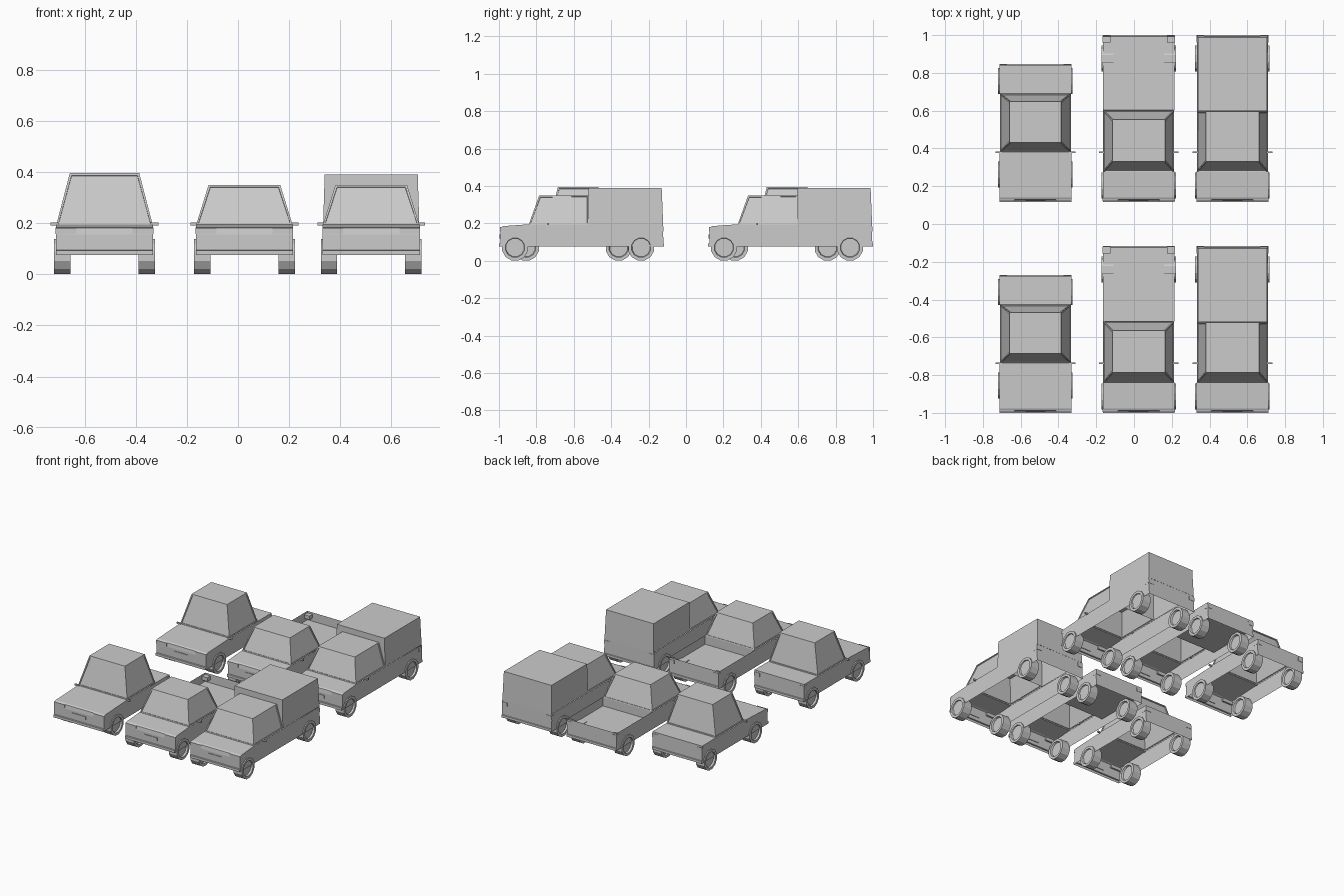
import bpy, bmesh, math
from mathutils import Matrix, Vector

if "Cube" in bpy.data.objects:
    bpy.data.objects.remove(bpy.data.objects["Cube"])

ROW_STEP = 1.117   # distance between the two parking rows
HALF = 0.19        # half width of every body
FRONT = -1.0


def finish(bm, name, x):
    """Turn a bmesh into an object in the front row and a linked copy in the back row."""
    bmesh.ops.recalc_face_normals(bm, faces=bm.faces)
    mesh = bpy.data.meshes.new(name)
    bm.to_mesh(mesh)
    bm.free()
    for row in range(2):
        ob = bpy.data.objects.new(name, mesh)
        ob.location = (x, row * ROW_STEP, 0)
        bpy.context.collection.objects.link(ob)


def add_box(bm, lo, hi):
    lo, hi = Vector(lo), Vector(hi)
    m = Matrix.Translation((lo + hi) / 2) @ Matrix.Diagonal((*(hi - lo), 1))
    bmesh.ops.create_cube(bm, size=1, matrix=m)


def hull(name, x, rear, cab_front, cab_rear, kind):
    """Open-bottomed body from a side profile, optionally with a sunken bed."""
    f = FRONT
    prof = [(f, .075), (f, .092), (f + .008, .094), (f + .008, .155), (f + .012, .18),
            (f + .022, .185), (cab_front, .195), (cab_rear, .195), (rear - .006, .195),
            (rear - .004, .094), (rear, .092), (rear, .075)]
    bm = bmesh.new()
    left, right = [[bm.verts.new((sx, y, z)) for y, z in prof] for sx in (-HALF, HALF)]
    bm.faces.new(left)
    bm.faces.new(right[::-1])
    deck = None
    for i in range(len(prof) - 1):
        # leave the top open under the cab and under the cargo box
        if i == 6 or (i == 7 and kind == "van"):
            continue
        face = bm.faces.new((left[i], right[i], right[i + 1], left[i + 1]))
        if i == 7:
            deck = face
    if kind == "pickup":
        bmesh.ops.inset_individual(bm, faces=[deck], thickness=.01)
        bmesh.ops.inset_individual(bm, faces=[deck], thickness=.0005)
        bmesh.ops.translate(bm, verts=deck.verts, vec=(0, 0, -.06))
    finish(bm, name + "_body", x)


def shell(name, x, base, top, windows):
    """Tapered open-bottomed shell; base/top = (half width, y front, y rear, z)."""
    bm = bmesh.new()
    rings = []
    for w, y0, y1, z in (base, top):
        rings.append([bm.verts.new(p) for p in
                      ((-w, y0, z), (w, y0, z), (w, y1, z), (-w, y1, z))])
    b, t = rings
    bm.faces.new(t)
    walls = [bm.faces.new((b[i], b[(i + 1) % 4], t[(i + 1) % 4], t[i])) for i in range(4)]
    bm.normal_update()
    # recessed glass panes: 0 front, 1 right, 2 rear, 3 left
    if windows:
        panes = [walls[i] for i in windows]
        bmesh.ops.inset_individual(bm, faces=panes, thickness=.011)
        bmesh.ops.inset_individual(bm, faces=panes, thickness=.001, depth=-.005)
    finish(bm, name, x)


def wheels(name, x, axles):
    bm = bmesh.new()
    for y in axles:
        for s in (-1, 1):
            m = Matrix.Translation((s * .165, y, .07)) @ Matrix.Rotation(math.pi / 2, 4, 'Y') \
                @ Matrix.Rotation(math.pi / 12, 4, 'Z')
            made = bmesh.ops.create_cone(bm, cap_ends=True, segments=12, radius1=.071,
                                         radius2=.071, depth=.064, matrix=m)
            caps = [fc for fc in {fc for v in made["verts"] for fc in v.link_faces}
                    if len(fc.verts) == 12]
            # tyre wall and dished hub
            bmesh.ops.inset_individual(bm, faces=caps, thickness=.018)
            bmesh.ops.inset_individual(bm, faces=caps, thickness=.004, depth=-.012)
    finish(bm, name + "_wheels", x)


def trim(name, x, rear):
    # headlights wrapping the front corners, tail lights and number plates
    bm = bmesh.new()
    for s in (-1, 1):
        xs = sorted((s * .11, s * .191))
        add_box(bm, (xs[0], FRONT + .006, .157), (xs[1], FRONT + .02, .18))
        add_box(bm, (xs[0] + (.04 if s > 0 else 0), rear - .04, .157),
                (xs[1] - (.04 if s < 0 else 0), rear - .003, .183))
    add_box(bm, (-.053, FRONT + .004, .118), (.053, FRONT + .012, .141))
    finish(bm, name + "_lights_and_plate", x)
    # door mirrors
    bm = bmesh.new()
    for s in (-1, 1):
        xs = sorted((s * .178, s * .211))
        add_box(bm, (xs[0], -.741, .191), (xs[1], -.732, .202))
    finish(bm, name + "_mirrors", x)


# Saloon car
hull("saloon", -.522, -.27, -.735, -.427, "saloon")
shell("saloon_cab", -.522, (.188, -.735, -.427, .195), (.136, -.685, -.468, .395), (0, 1, 2, 3))
wheels("saloon", -.522, (-.855, -.36))
trim("saloon", -.522, -.27)

# Pickup with open bed
hull("pickup", .025, -.117, -.84, -.515, "pickup")
shell("pickup_cab", .025, (.188, -.84, -.515, .195), (.14, -.785, -.565, .35), (0, 1, 2, 3))
wheels("pickup", .025, (-.914, -.24))
trim("pickup", .025, -.117)

# Van with cargo box
hull("van", .521, -.117, -.84, -.52, "van")
shell("van_cab", .521, (.188, -.84, -.52, .195), (.14, -.785, -.52, .35), (0, 1, 3))
shell("van_cargo_box", .521, (.188, -.522, -.122, .195), (.182, -.52, -.13, .39), ())
wheels("van", .521, (-.914, -.24))
trim("van", .521, -.117)
